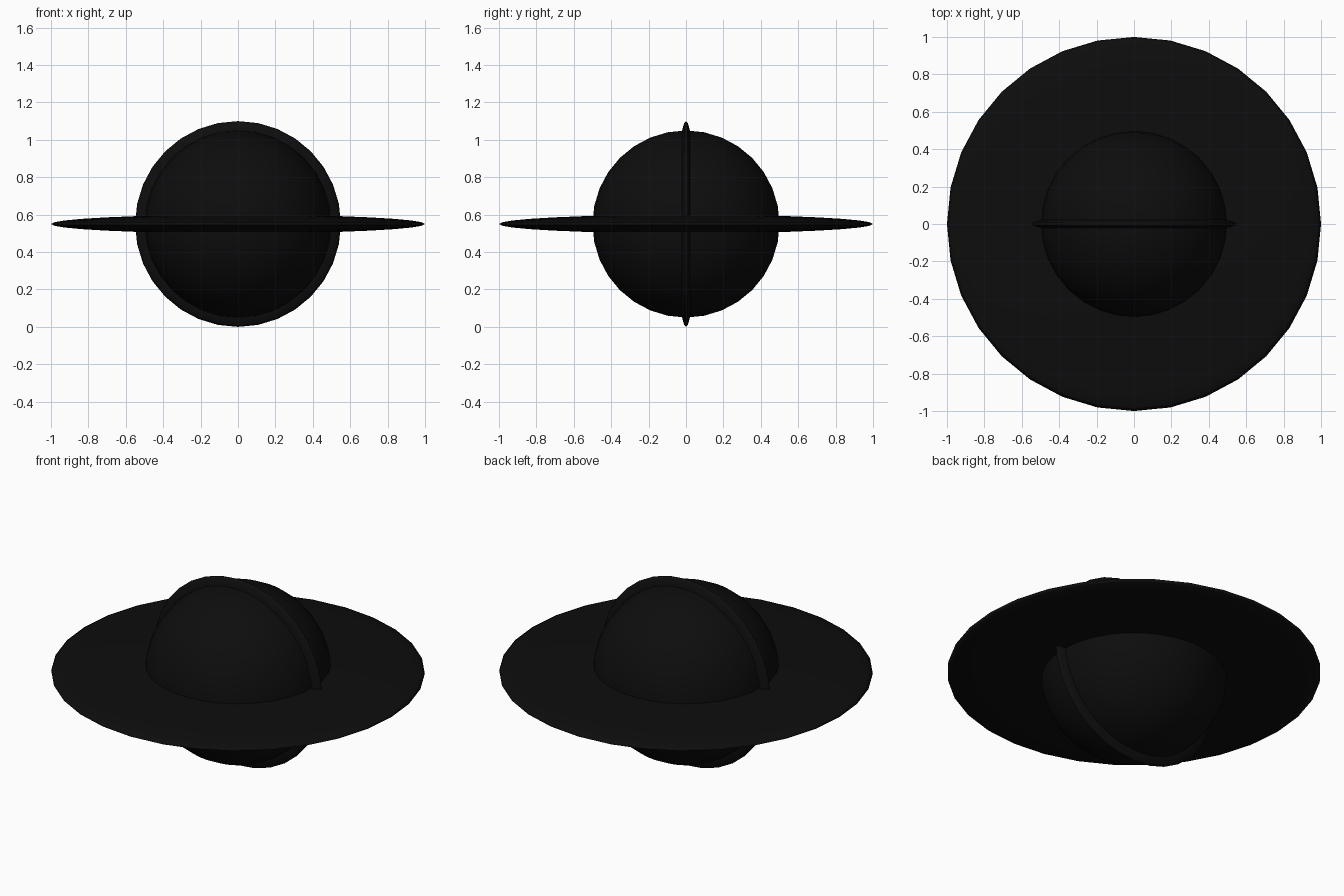
import bpy
from math import pi

if "Cube" in bpy.data.objects:
    bpy.data.objects.remove(bpy.data.objects["Cube"])

black = bpy.data.materials.new("black")
black.diffuse_color = (0.004, 0.004, 0.004, 1)
black.use_nodes = True
black.node_tree.nodes["Principled BSDF"].inputs["Base Color"].default_value = black.diffuse_color


def ellipsoid(name, scale, rotation=(0, 0, 0)):
    bpy.ops.mesh.primitive_uv_sphere_add(segments=32, ring_count=16, radius=1,
                                         location=(0, 0, 0.55), rotation=rotation)
    ob = bpy.context.object
    ob.name = name
    ob.scale = scale
    bpy.ops.object.transform_apply(location=False, rotation=True, scale=True)
    bpy.ops.object.shade_smooth()
    ob.data.materials.append(black)
    return ob


# Central ball
ellipsoid("core_sphere", (0.5, 0.5, 0.5))
# Wide flat lens around the equator
ellipsoid("horizontal_disc", (1, 1, 0.05))
# Thin upright lens facing front
ellipsoid("vertical_disc", (0.55, 0.55, 0.05), (pi / 2, 0, 0))
